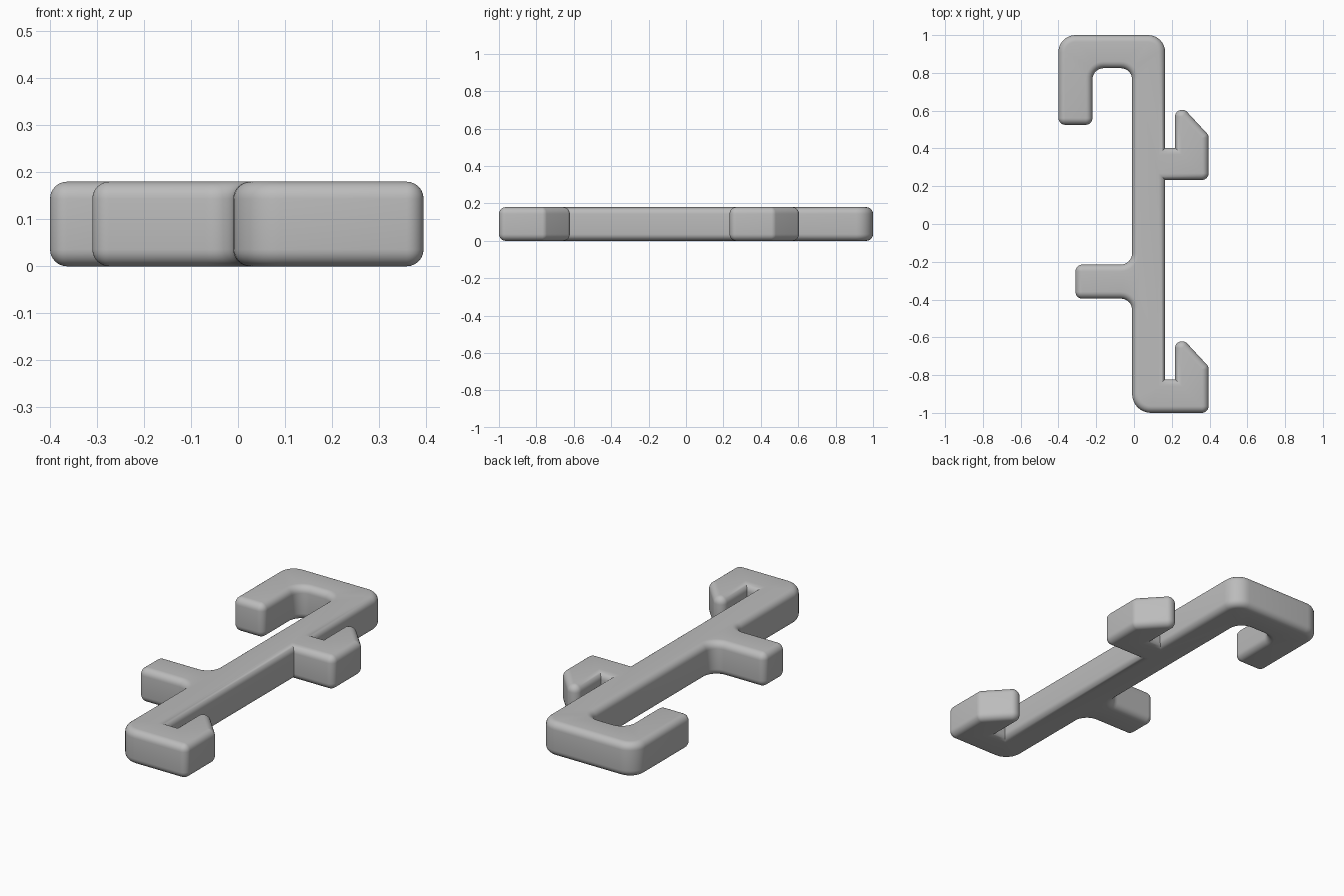
import bpy, bmesh, math
from mathutils import Vector

cube = bpy.data.objects.get("Cube")
if cube:
    bpy.data.objects.remove(cube)

HEIGHT, RIM, STEPS = 0.18, 0.036, 8


def latch(dy):
    """Barbed latch on the right of the spine: (x, y, corner radius)."""
    return [(0.395, 0.233 + dy, RIM), (0.395, 0.47 + dy, RIM),
            (0.271, 0.604 + dy, RIM), (0.217, 0.604 + dy, RIM),
            (0.217, 0.403 + dy, 0), (0.165, 0.403 + dy, 0)]


def rounded(corners):
    """Points with outward normals along a counter-clockwise rounded outline."""
    result = []
    for i, (x, y, r) in enumerate(corners):
        p = Vector((x, y))
        a = (p - Vector(corners[i - 1][:2])).normalized()
        b = (Vector(corners[(i + 1) % len(corners)][:2]) - p).normalized()
        na, nb = Vector((a.y, -a.x)), Vector((b.y, -b.x))
        mitre = (na + nb) / (1 + na.dot(nb))
        if r == 0:
            result.append((p, mitre))
            continue
        side = 1 if a.cross(b) > 0 else -1
        centre = p - mitre * r * side
        turn = math.atan2(a.cross(b), a.dot(b))
        start = math.atan2(na.y, na.x)
        for k in range(STEPS + 1):
            t = start + turn * k / STEPS
            n = Vector((math.cos(t), math.sin(t)))
            result.append((centre + n * r * side, n))
    return result


# Outline: lower latch, upper latch, top hook, side peg
outline = rounded(
    [(-0.01, -1, 0.1), (0.395, -1, RIM)] + latch(-1.225)[1:]
    + [(0.165, 0.233, 0)] + latch(0)
    + [(0.165, 1, 0.09), (-0.4, 1, 0.09), (-0.4, 0.525, RIM), (-0.22, 0.525, RIM),
       (-0.22, 0.825, 0.06), (-0.01, 0.825, 0.06),
       (-0.01, -0.215, 0.06), (-0.31, -0.215, RIM),
       (-0.31, -0.395, RIM), (-0.01, -0.395, 0.06)])

# Rounded rim profile from bottom to top: (inset, height)
arc = [math.pi / 2 * k / 6 for k in range(7)]
lower = [(RIM * (1 - math.sin(t)), RIM * (1 - math.cos(t))) for t in arc]
profile = lower + [(d, HEIGHT - z) for d, z in reversed(lower)]

bm = bmesh.new()
rings = [[bm.verts.new((*(p - n * d), z)) for p, n in outline] for d, z in profile]
count = len(outline)
for low, high in zip(rings, rings[1:]):
    for i in range(count):
        j = (i + 1) % count
        bm.faces.new((low[i], low[j], high[j], high[i]))
bm.faces.new(list(reversed(rings[0])))
bm.faces.new(rings[-1])
bmesh.ops.remove_doubles(bm, verts=bm.verts, dist=0.0004)
caps = [f for f in bm.faces if len(f.verts) > 4]
bmesh.ops.triangulate(bm, faces=caps)

mesh = bpy.data.meshes.new("hook_bracket")
bm.to_mesh(mesh)
bm.free()
bracket = bpy.data.objects.new("hook_bracket", mesh)
bpy.context.collection.objects.link(bracket)

# Plain grey plastic
grey = bpy.data.materials.new("light_grey")
grey.use_nodes = True
colour = (0.5, 0.5, 0.5, 1)
grey.diffuse_color = colour
grey.node_tree.nodes["Principled BSDF"].inputs["Base Color"].default_value = colour
mesh.materials.append(grey)

bpy.context.view_layer.objects.active = bracket
bracket.select_set(True)
bpy.ops.object.shade_smooth_by_angle(angle=math.radians(35))
